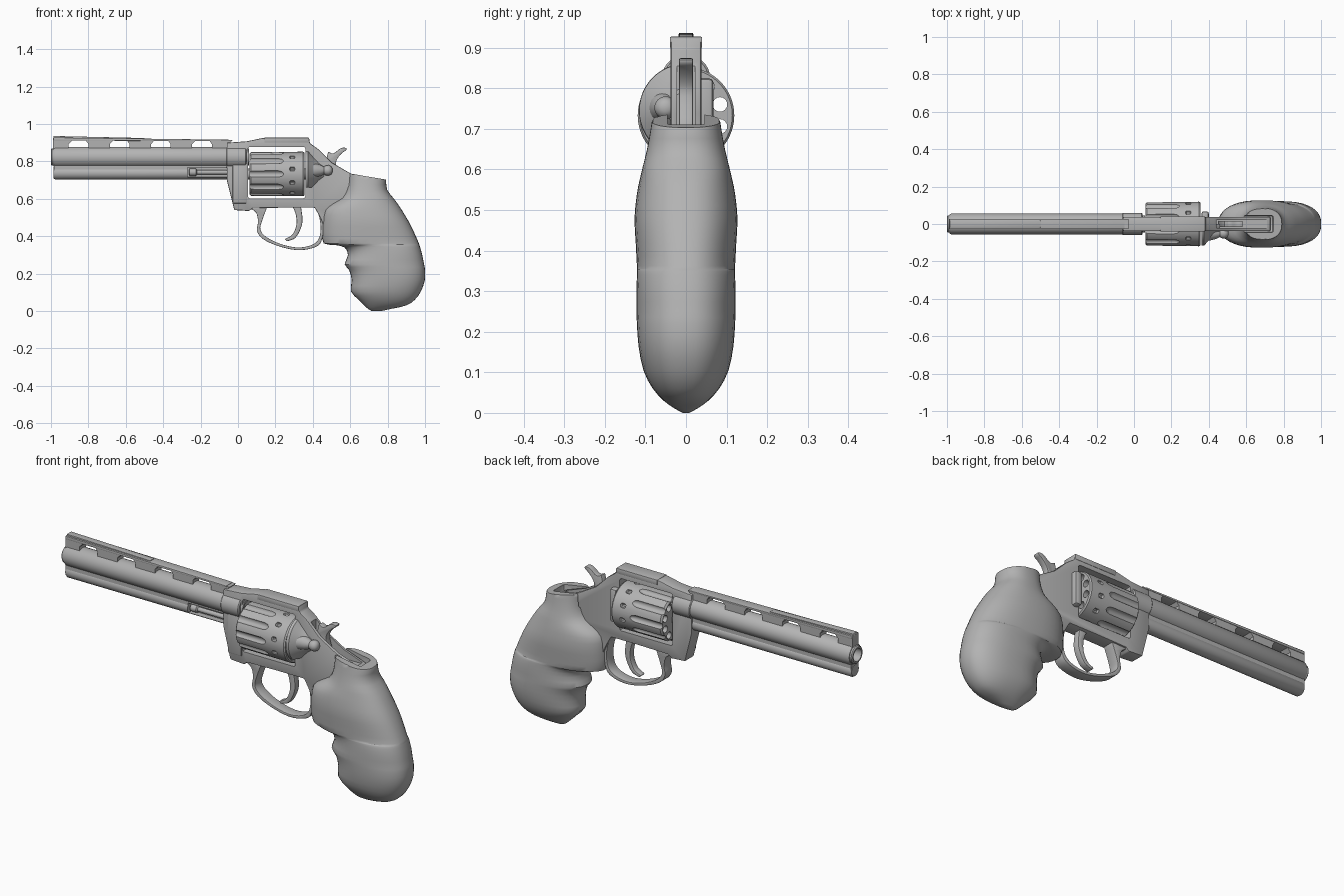
import bpy, bmesh, math
from mathutils import Vector

steel = bpy.data.materials.new("plain_grey")
steel.diffuse_color = (0.45, 0.45, 0.45, 1)


def finish(name, bm):
    bmesh.ops.recalc_face_normals(bm, faces=bm.faces)
    me = bpy.data.meshes.new(name)
    bm.to_mesh(me)
    bm.free()
    me.materials.append(steel)
    ob = bpy.data.objects.new(name, me)
    bpy.context.collection.objects.link(ob)
    return ob


def apply(ob, mod):
    bpy.context.view_layer.objects.active = ob
    bpy.ops.object.modifier_apply(modifier=mod.name)


def bevel(ob, w, seg=2):
    m = ob.modifiers.new("bevel", 'BEVEL')
    m.width, m.segments, m.limit_method, m.angle_limit = w, seg, 'ANGLE', math.radians(40)
    apply(ob, m)


def cut(ob, *cutters):
    for c in cutters:
        c.hide_render = True
        m = ob.modifiers.new("cut", 'BOOLEAN')
        m.operation, m.object, m.solver = 'DIFFERENCE', c, 'EXACT'
        apply(ob, m)
        bpy.data.objects.remove(c)


def prism(name, pts, y0, y1, w=0):
    """Side profile (x, z) extruded between y0 and y1."""
    bm = bmesh.new()
    a = [bm.verts.new((x, y0, z)) for x, z in pts]
    b = [bm.verts.new((x, y1, z)) for x, z in pts]
    bm.faces.new(a)
    bm.faces.new(b[::-1])
    n = len(pts)
    for i in range(n):
        bm.faces.new((a[i], b[i], b[(i + 1) % n], a[(i + 1) % n]))
    ob = finish(name, bm)
    if w:
        bevel(ob, w)
    return ob


def box(name, x0, x1, y0, y1, z0, z1, w=0):
    return prism(name, [(x0, z0), (x1, z0), (x1, z1), (x0, z1)], y0, y1, w)


def lathe(name, prof, y, z, seg=40, hollow=False):
    """Profile (x, radius) turned about a line along x."""
    bm = bmesh.new()
    rings = [[bm.verts.new((x, y + r * math.cos(2 * math.pi * i / seg),
                            z + r * math.sin(2 * math.pi * i / seg))) for i in range(seg)]
             for x, r in prof]
    pairs = list(zip(rings, rings[1:]))
    if hollow:
        pairs.append((rings[-1], rings[0]))
    else:
        bm.faces.new(rings[0])
        bm.faces.new(rings[-1])
    for a, b in pairs:
        for i in range(seg):
            j = (i + 1) % seg
            bm.faces.new((a[i], a[j], b[j], b[i]))
    return finish(name, bm)


def smooth(pts, n=4):
    """Smooth curve through the points."""
    p = [Vector(q) for q in pts]
    p = [2 * p[0] - p[1]] + p + [2 * p[-1] - p[-2]]
    out = []
    for i in range(1, len(p) - 2):
        a, b, c, d = p[i - 1:i + 3]
        for k in range(n):
            t = k / n
            out.append(tuple(0.5 * (2 * b + (c - a) * t + (2 * a - 5 * b + 4 * c - d) * t * t
                                    + (3 * b - a - 3 * c + d) * t ** 3)))
    return out + [tuple(p[-2])]


AX, BZ = 0.733, 0.823   # cylinder and barrel axis heights

# Barrel with bore and stepped muzzle
lathe("barrel", [(0.058, 0.033), (-1, 0.033), (-1, 0.041), (-0.995, 0.046), (-0.986, 0.046),
                 (-0.986, 0.05), (-0.978, 0.055), (0.03, 0.055), (0.03, 0.045), (0.058, 0.045)],
      0, BZ, 48, True)

# Underlug with a side recess for the ejector rod
lug = lathe("underlug", [(-0.986, 0.03), (-0.978, 0.035), (-0.04, 0.035)], 0, 0.739)
web = box("underlug_web", -0.984, -0.04, -0.03, 0.03, 0.742, 0.79)
for part in (lug, web):
    cut(part, box("recess_cutter", -0.27, -0.05, -0.1, 0.004, 0.716, 0.768))
lathe("ejector_rod", [(-0.262, 0.014), (-0.258, 0.019), (-0.225, 0.019), (-0.22, 0.012), (0.0, 0.012)],
      -0.012, 0.742, 20)

# Ventilated rib: top strip, posts between the slots, front sight strip
prism("rib_top", [(-0.988, 0.912), (-0.05, 0.908), (-0.05, 0.916), (-0.988, 0.928)], -0.028, 0.028, 0.002)
for i in range(5):
    x0 = -0.988 if i == 0 else -1.02 + 0.22 * i
    x1 = -0.05 if i == 4 else -0.905 + 0.22 * i
    prism("rib_post", [(x0, 0.865), (x1, 0.865), (x1, 0.893), (x1 + 0.02, 0.914),
                       (x0 - (0.015 if i else 0), 0.914), (x0, 0.893)], -0.026, 0.026)
prism("front_sight", [(-0.988, 0.925), (-0.5, 0.918), (-0.5, 0.925), (-0.985, 0.936)], -0.018, 0.018, 0.002)

# Frame with cylinder window and hammer slot
frame = prism("frame", [(-0.06, 0.9), (-0.06, 0.70), (-0.02, 0.54), (0.06, 0.535), (0.078, 0.55),
                        (0.25, 0.553), (0.41, 0.553), (0.44, 0.5), (0.46, 0.45), (0.6, 0.45), (0.72, 0.6),
                        (0.73, 0.69), (0.6, 0.737), (0.5, 0.795), (0.43, 0.865), (0.385, 0.897),
                        (0.38, 0.925), (0.13, 0.925), (0.05, 0.908)], -0.038, 0.038, 0.006)
cut(frame, box("window_cutter", 0.053, 0.36, -0.2, 0.2, 0.603, 0.878, 0.01),
    box("slot_cutter", 0.44, 0.71, -0.022, 0.022, 0.69, 1))
lathe("frame_collar", [(-0.062, 0.056), (-0.058, 0.06), (0.04, 0.06), (0.045, 0.055)], 0, BZ, 40)
box("crane", -0.03, 0.05, -0.044, 0.0, 0.575, 0.79, 0.008)
box("rear_sight", 0.14, 0.38, -0.04, 0.04, 0.9, 0.927, 0.003)

# Ten-chamber cylinder with flutes and stop notches
cyl = lathe("cylinder", [(0.062, 0.108), (0.07, 0.117), (0.348, 0.119), (0.355, 0.114)], 0, AX, 80)


def around(name, prof, radius, offset, seg):
    """Ten turned cutters around the cylinder axis, joined in one mesh."""
    bm = bmesh.new()
    for k in range(10):
        a = math.radians(90 + offset + 36 * k)
        ob = lathe(name, prof, radius * math.cos(a), AX + radius * math.sin(a), seg)
        bm.from_mesh(ob.data)
        bpy.data.objects.remove(ob)
    return finish(name, bm)


cut(cyl, around("chamber_cutter", [(0.0, 0.018), (0.5, 0.018)], 0.088, 0, 16),
    around("flute_cutter", [(0.03, 0.019), (0.215, 0.019), (0.235, 0.014), (0.245, 0.005)], 0.124, 18, 16),
    around("notch_cutter", [(0.275, 0.004), (0.28, 0.012), (0.3, 0.012), (0.305, 0.004)], 0.12, 5, 10))
lathe("cylinder_axle", [(0.03, 0.03), (0.375, 0.03)], 0, AX, 24)

# Recoil shield: full on the near side, narrow on the far side
shield = lathe("recoil_shield", [(0.36, 0.116), (0.375, 0.115), (0.4, 0.088), (0.43, 0.06), (0.46, 0.045)],
               0, AX + 0.012, 48)
cut(shield, box("shield_cutter", 0.3, 0.6, 0.0, 0.3, 0.5, 1),
    box("shield_low_cutter", 0.3, 0.6, -0.3, 0.3, 0.4, 0.66))
box("far_shield", 0.361, 0.4, 0.0, 0.068, 0.65, 0.825, 0.012)
lathe("cylinder_latch", [(0.4, 0.04), (0.44, 0.03), (0.46, 0.02), (0.468, 0.026), (0.485, 0.028),
                         (0.498, 0.022), (0.505, 0.01)], -0.05, 0.752, 24)

# Trigger guard, trigger and hammer
outer = smooth([(0.065, 0.55), (0.097, 0.525), (0.107, 0.48), (0.102, 0.428), (0.134, 0.385), (0.214, 0.348),
                (0.315, 0.326), (0.40, 0.337), (0.444, 0.369), (0.457, 0.45), (0.45, 0.56)])
inner = smooth([(0.415, 0.56), (0.435, 0.50), (0.442, 0.44), (0.43, 0.383), (0.39, 0.352), (0.315, 0.34),
                (0.224, 0.36), (0.15, 0.397), (0.12, 0.435), (0.128, 0.48), (0.155, 0.555)])
prism("trigger_guard", outer + inner, -0.03, 0.03, 0.003)
prism("trigger", smooth([(0.285, 0.57), (0.308, 0.52), (0.312, 0.46), (0.29, 0.408), (0.25, 0.385)])
      + smooth([(0.262, 0.373), (0.305, 0.39), (0.335, 0.44), (0.345, 0.49), (0.335, 0.57)]),
      -0.018, 0.018, 0.005)
prism("hammer", [(0.45, 0.70), (0.47, 0.80), (0.482, 0.852), (0.505, 0.842)]
      + smooth([(0.52, 0.848), (0.545, 0.868), (0.565, 0.874), (0.582, 0.87)], 3)
      + smooth([(0.578, 0.86), (0.555, 0.843), (0.532, 0.815), (0.525, 0.78), (0.55, 0.70)], 3),
      -0.017, 0.017, 0.003)

# Grip: rounded sections (z, front x, back x, half width) lofted upwards
rows = [(0.0, 0.715, 0.765, 0.008), (0.012, 0.695, 0.82, 0.03), (0.03, 0.675, 0.90, 0.055),
        (0.06, 0.645, 0.945, 0.082), (0.105, 0.604, 0.978, 0.105), (0.165, 0.608, 0.999, 0.117),
        (0.22, 0.594, 1.0, 0.121), (0.25, 0.570, 0.995, 0.122), (0.30, 0.588, 0.985, 0.122),
        (0.34, 0.57, 0.974, 0.121), (0.353, 0.52, 0.970, 0.121), (0.362, 0.458, 0.967, 0.121),
        (0.42, 0.45, 0.942, 0.124), (0.48, 0.452, 0.912, 0.127), (0.54, 0.463, 0.876, 0.121),
        (0.575, 0.505, 0.853, 0.114), (0.605, 0.555, 0.83, 0.107), (0.65, 0.58, 0.797, 0.096),
        (0.70, 0.586, 0.792, 0.087), (0.73, 0.586, 0.788, 0.082), (0.75, 0.592, 0.778, 0.074)]
bm = bmesh.new()
rings, seg = [], 40
for z, xf, xb, w in smooth(rows, 2):
    ring = []
    for i in range(seg):
        a = 2 * math.pi * i / seg
        c, s = math.cos(a), math.sin(a)
        x = (xf + xb) / 2 + (xb - xf) / 2 * math.copysign(abs(c) ** 0.85, c)
        y = w * math.copysign(abs(s) ** 0.85, s)
        ring.append(bm.verts.new((x, y, min(z, 0.737 - 0.17 * (x - 0.59)))))
    rings.append(ring)
for a, b in zip(rings, rings[1:]):
    for i in range(seg):
        j = (i + 1) % seg
        bm.faces.new((a[i], a[j], b[j], b[i]))
bm.faces.new(rings[0])
bm.faces.new(rings[-1])
grip = finish("grip", bm)
cut(grip, box("grip_channel_cutter", 0.4, 0.745, -0.046, 0.046, 0.66, 0.9, 0.012))

# Smooth shading with sharp edges kept
for ob in bpy.context.scene.objects:
    ob.select_set(True)
    bpy.context.view_layer.objects.active = ob
bpy.ops.object.shade_smooth_by_angle(angle=math.radians(35))
